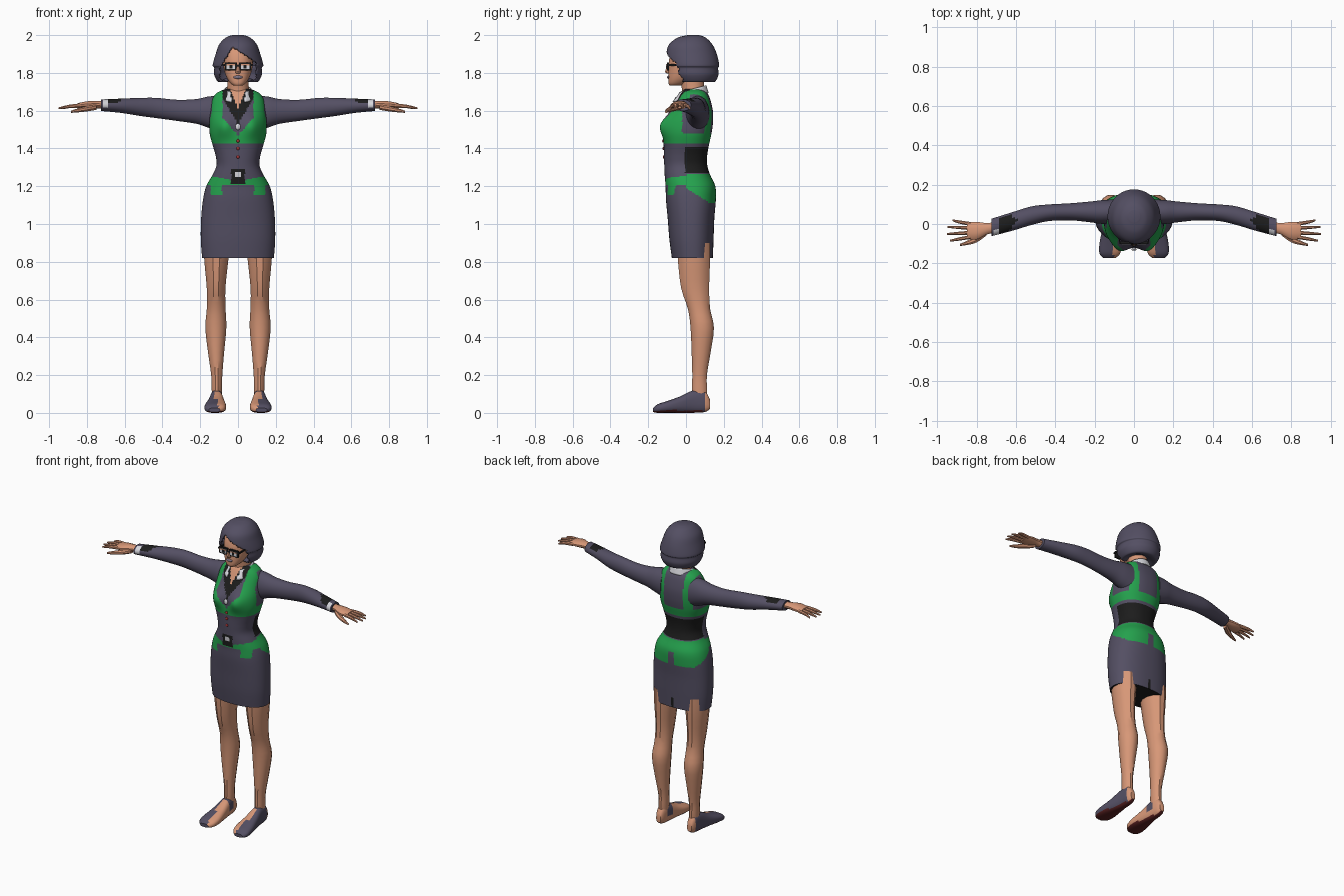
import bpy, bmesh, math
from mathutils import Vector

COLOURS = {
    "slate": (0.088, 0.078, 0.125), "green": (0.018, 0.36, 0.075),
    "skin": (0.68, 0.31, 0.185), "black": (0.012, 0.012, 0.012),
    "white": (0.68, 0.68, 0.72), "dark_red": (0.10, 0.015, 0.015),
    "button_red": (0.35, 0.03, 0.03), "lip_grey": (0.22, 0.18, 0.24)}
NAMES = list(COLOURS)
MATS = []
for n, c in COLOURS.items():
    m = bpy.data.materials.new(n)
    m.diffuse_color = (*c, 1)
    MATS.append(m)


def finish(name, bm, colour, mirror=False, angle=35):
    """Turn a bmesh into a coloured object; colour is a name or a rule."""
    me = bpy.data.meshes.new(name)
    for f in bm.faces:
        key = colour if isinstance(colour, str) else colour(f)
        f.material_index = NAMES.index(key)
    bm.to_mesh(me)
    bm.free()
    for m in MATS:
        me.materials.append(m)
    me.shade_smooth()
    me.set_sharp_from_angle(angle=math.radians(angle))
    ob = bpy.data.objects.new(name, me)
    bpy.context.collection.objects.link(ob)
    if mirror:
        ob.modifiers.new("mirror", "MIRROR").use_mirror_merge = False
    return ob


def catmull(a, b, c, d, t):
    return 0.5 * (2*b + (c-a)*t + (2*a-5*b+4*c-d)*t*t + (3*b-a-3*c+d)*t**3)


def loft(name, axis, keys, colour, seg=16, sub=4, power=2.0, mirror=False,
         deform=None, cut=None, angle=35):
    """Rounded sections (position, u0, u1, v0, v1) stacked along an axis."""
    rows = []
    for i in range(len(keys) - 1):
        k = [keys[max(i-1, 0)], keys[i], keys[i+1], keys[min(i+2, len(keys)-1)]]
        for s in range(sub):
            rows.append([catmull(*q, s / sub) for q in zip(*k)])
    rows.append(keys[-1])
    bm = bmesh.new()
    rings = []
    for p, u0, u1, v0, v1 in rows:
        ring = []
        for j in range(seg):
            a = 2 * math.pi * (j + 0.5) / seg
            c, s = math.cos(a), math.sin(a)
            u = (u0+u1)/2 + (u1-u0)/2 * math.copysign(abs(c)**(2/power), c)
            v = (v0+v1)/2 + (v1-v0)/2 * math.copysign(abs(s)**(2/power), s)
            co = {"x": (p, u, v), "y": (u, p, v), "z": (u, v, p)}[axis]
            ring.append(bm.verts.new(deform(*co) if deform else co))
        rings.append(ring)
    for r, q in zip(rings, rings[1:]):
        for j in range(seg):
            bm.faces.new((r[j], r[(j+1) % seg], q[(j+1) % seg], q[j]))
    bm.faces.new(rings[0])
    bm.faces.new(rings[-1])
    bmesh.ops.recalc_face_normals(bm, faces=bm.faces[:])
    if cut:
        bmesh.ops.delete(bm, geom=[f for f in bm.faces if cut(f)], context="FACES")
    return finish(name, bm, colour, mirror, angle)


def box(name, loc, size, colour, mirror=False):
    bm = bmesh.new()
    bmesh.ops.create_cube(bm, size=1)
    for v in bm.verts:
        v.co = Vector(loc) + v.co * Vector(size)
    return finish(name, bm, colour, mirror)


def ball(name, loc, size, colour):
    bm = bmesh.new()
    bmesh.ops.create_uvsphere(bm, u_segments=12, v_segments=8, radius=1)
    for v in bm.verts:
        v.co = Vector(loc) + v.co * Vector(size)
    return finish(name, bm, colour)


# Dressed torso and skirt, coloured by region
def bust(x, y, z):
    if y < 0:
        y -= 0.034 * math.exp(-((abs(x)-0.075)/0.05)**2 - ((z-1.52)/0.06)**2)
    return x, y, z


def outfit(f):
    c = f.calc_center_median()
    x, y, z = abs(c.x), c.y, c.z
    if z > 1.425:                                     # vest, lapels, shirt
        if y < -0.02 and z < 1.60 or y < 0.02 and z >= 1.60:
            if x > min(0.082, (z - 1.47) * 0.9):
                return "green" if x < 0.138 or z < 1.6 else "slate"
            if z > 1.61 and x < (z - 1.61) * 0.4:
                return "skin"
            return "black" if z > 1.53 and x < (z - 1.53) * 0.6 else "slate"
        strap = y > 0.02 and 0.07 < x < 0.118
        return "green" if z < 1.48 or strap else "slate"
    if z > 1.27 and z < 1.41 and y > -0.005:          # back waist panel
        return "black"
    if y < 0 and x < 0.036 and 1.215 < z < 1.29:      # buckle
        return "white" if x < 0.013 and 1.25 < z < 1.275 else "black"
    top = 1.265 if y > 0 else 1.225 + 0.2 * min(x, 0.15)
    low = 1.205 if y < 0 else 1.19 - 0.075 * min(1, y / 0.12)
    if y < 0 and 0.085 < x < 0.145:
        low = 1.155
    if y > 0.05 and x < 0.025:
        low = 1.195
    if low < z < top:                                 # belt and hip panels
        return "green"
    return "black" if z < 0.89 and y > 0 and x < 0.008 else "slate"


loft("dressed_torso", "z", [
    (0.82, -.19, .19, -.075, .142), (0.92, -.197, .197, -.088, .146),
    (1.03, -.195, .195, -.097, .15), (1.13, -.185, .185, -.106, .158),
    (1.20, -.168, .168, -.108, .155), (1.26, -.135, .135, -.113, .128),
    (1.31, -.114, .114, -.115, .113), (1.36, -.118, .118, -.117, .112),
    (1.42, -.135, .135, -.118, .122), (1.48, -.15, .15, -.118, .135),
    (1.54, -.152, .152, -.108, .143), (1.60, -.147, .147, -.082, .142),
    (1.66, -.136, .136, -.05, .128), (1.695, -.11, .11, -.03, .112),
    (1.715, -.065, .065, -.01, .09)], outfit, seg=112, sub=10, power=2.3,
    deform=bust)

# Sleeves with cuff patches
def sleeve(f):
    c, n = f.calc_center_median(), f.normal
    if 0.59 < c.x < 0.68 and n.z > -0.1 and n.y < 0.75 and n.y > -0.85:
        return "black" if c.x > 0.59 + 0.06 * abs(n.y) else "slate"
    return "white" if 0.688 < c.x < 0.72 and n.y < -0.2 and n.z > -0.5 else "slate"


loft("sleeve", "x", [
    (0.10, .0, .125, 1.49, 1.68), (0.16, .0, .122, 1.51, 1.675),
    (0.22, .008, .115, 1.53, 1.662), (0.32, .018, .106, 1.545, 1.658),
    (0.43, .015, .10, 1.56, 1.668), (0.52, -.005, .09, 1.572, 1.668),
    (0.62, -.035, .06, 1.588, 1.664), (0.725, -.062, .027, 1.598, 1.66)],
    sleeve, seg=24, sub=7, mirror=True)

# Hands
loft("palm", "x", [(0.71, -.045, .01, 1.61, 1.65), (0.75, -.055, .006, 1.612, 1.652),
     (0.80, -.08, .012, 1.61, 1.65), (0.85, -.076, .01, 1.612, 1.64)],
     "skin", seg=12, mirror=True)
for i, (y, tip) in enumerate([(-.066, .935), (-.044, .95), (-.021, .947), (0, .922)]):
    dy = (1.5 - i) * -0.007
    loft(f"finger_{i+1}", "x", [
        (0.83, y-.011, y+.011, 1.615, 1.639), (0.89, y+dy-.009, y+dy+.009, 1.613, 1.633),
        (tip, y+dy*1.8-.005, y+dy*1.8+.005, 1.608, 1.618)], "skin", seg=8, sub=2, mirror=True)
loft("thumb", "x", [(0.75, -.06, -.02, 1.603, 1.635), (0.80, -.095, -.055, 1.595, 1.625),
     (0.85, -.108, -.085, 1.59, 1.612), (0.885, -.112, -.10, 1.588, 1.6)],
     "skin", seg=8, sub=3, mirror=True)

# Legs
loft("leg", "z", [
    (0.90, .04, .185, -.05, .13), (0.80, .05, .18, -.045, .13),
    (0.66, .065, .167, -.028, .125), (0.55, .064, .167, .008, .13),
    (0.45, .06, .175, .022, .15), (0.32, .072, .16, .028, .132),
    (0.20, .082, .143, .032, .112), (0.12, .084, .14, .03, .113),
    (0.05, .086, .138, .035, .112)], "skin", seg=12, sub=3, mirror=True)

# Feet: shoe wraps the outer side, inner side is open, sole is red
def shoe(f):
    c = f.calc_center_median()
    if f.normal.z < -0.6:
        return "dark_red"
    outer = c.x > 0.104 and c.y < 0.1 and not (c.y > -0.06 and c.x < 0.125)
    return "slate" if outer or (0.03 < c.y < 0.07 and c.z > 0.05) else "skin"


loft("foot", "y", [
    (0.127, .097, .13, .02, .07), (0.10, .086, .142, .004, .115),
    (0.04, .08, .148, 0, .12), (-0.03, .07, .162, 0, .088),
    (-0.10, .062, .176, 0, .063), (-0.15, .07, .176, 0, .046),
    (-0.174, .095, .155, .004, .026)], shoe, seg=20, sub=4, power=2.6, mirror=True)

# Neck and collar
loft("neck", "z", [(1.64, -.07, .07, -.03, .105), (1.70, -.06, .06, -.022, .1),
     (1.76, -.057, .057, -.03, .095), (1.80, -.057, .057, -.03, .095)], "skin")
collar = loft("collar", "z", [(1.672, -.092, .092, -.078, .12), (1.715, -.07, .07, -.045, .108)],
     "white", seg=40, deform=lambda x, y, z: (x, y, z + (y - 0.03) * 0.25),
     cut=lambda f: len(f.verts) > 4 or
     (f.calc_center_median().y < 0 and abs(f.calc_center_median().x) < 0.036))
collar.modifiers.new("thickness", "SOLIDIFY").thickness = 0.006

# Head and face
loft("head", "z", [
    (1.732, -.022, .022, -.086, -.03), (1.745, -.04, .04, -.093, 0),
    (1.775, -.06, .06, -.094, .05), (1.82, -.075, .075, -.092, .10),
    (1.87, -.08, .08, -.09, .12), (1.92, -.074, .074, -.072, .11),
    (1.96, -.045, .045, -.03, .08)], "skin", seg=28, power=2.3)
loft("nose", "z", [(1.845, -.007, .007, -.098, -.08), (1.808, -.015, .015, -.112, -.08),
     (1.797, -.012, .012, -.103, -.08)], "skin", seg=8, sub=2)
ball("lips", (0, -0.092, 1.777), (0.024, 0.008, 0.009), "lip_grey")
box("glasses_frame", (0.038, -0.095, 1.834), (0.064, 0.012, 0.042), "black", True)
box("eye_white", (0.038, -0.102, 1.833), (0.046, 0.004, 0.026), "white", True)
box("eye_lid", (0.038, -0.1025, 1.842), (0.046, 0.005, 0.008), "skin", True)
box("pupil", (0.036, -0.1035, 1.832), (0.016, 0.004, 0.018), "black", True)
box("glasses_bridge", (0, -0.098, 1.838), (0.02, 0.01, 0.008), "black")
box("glasses_temple", (0.073, -0.055, 1.842), (0.006, 0.09, 0.01), "black", True)

# Bobbed hair with a swept parting
def face_opening(f):
    c = f.calc_center_median()
    left = max(-0.1, -0.03 - (1.94 - c.z) * 0.6)
    right = min(0.1, -0.03 + (1.94 - c.z) * 1.5)
    return c.y < -0.015 and c.z < 1.94 and left < c.x < right


hair = loft("hair", "z", [
    (2.0, -.03, .03, .01, .07), (1.986, -.066, .066, -.045, .105),
    (1.95, -.1, .1, -.09, .14), (1.90, -.118, .118, -.104, .163),
    (1.842, -.134, .134, -.1, .176), (1.826, -.126, .126, -.092, .17),
    (1.79, -.126, .126, -.085, .172), (1.755, -.108, .108, -.06, .155),
    (1.752, -.09, .09, -.04, .13), (1.765, -.06, .06, -.02, .1)],
    "slate", seg=96, sub=8, cut=face_opening)
thick = hair.modifiers.new("thickness", "SOLIDIFY")
thick.thickness, thick.offset = 0.008, -1

# Buttons and brooch
for i, (z, y) in enumerate([(1.44, -0.121), (1.40, -0.119), (1.355, -0.118)]):
    ball(f"button_{i+1}", (0, y, z), (0.009, 0.005, 0.009), "button_red")
ball("brooch", (0, -0.128, 1.515), (0.014, 0.008, 0.018), "white")
